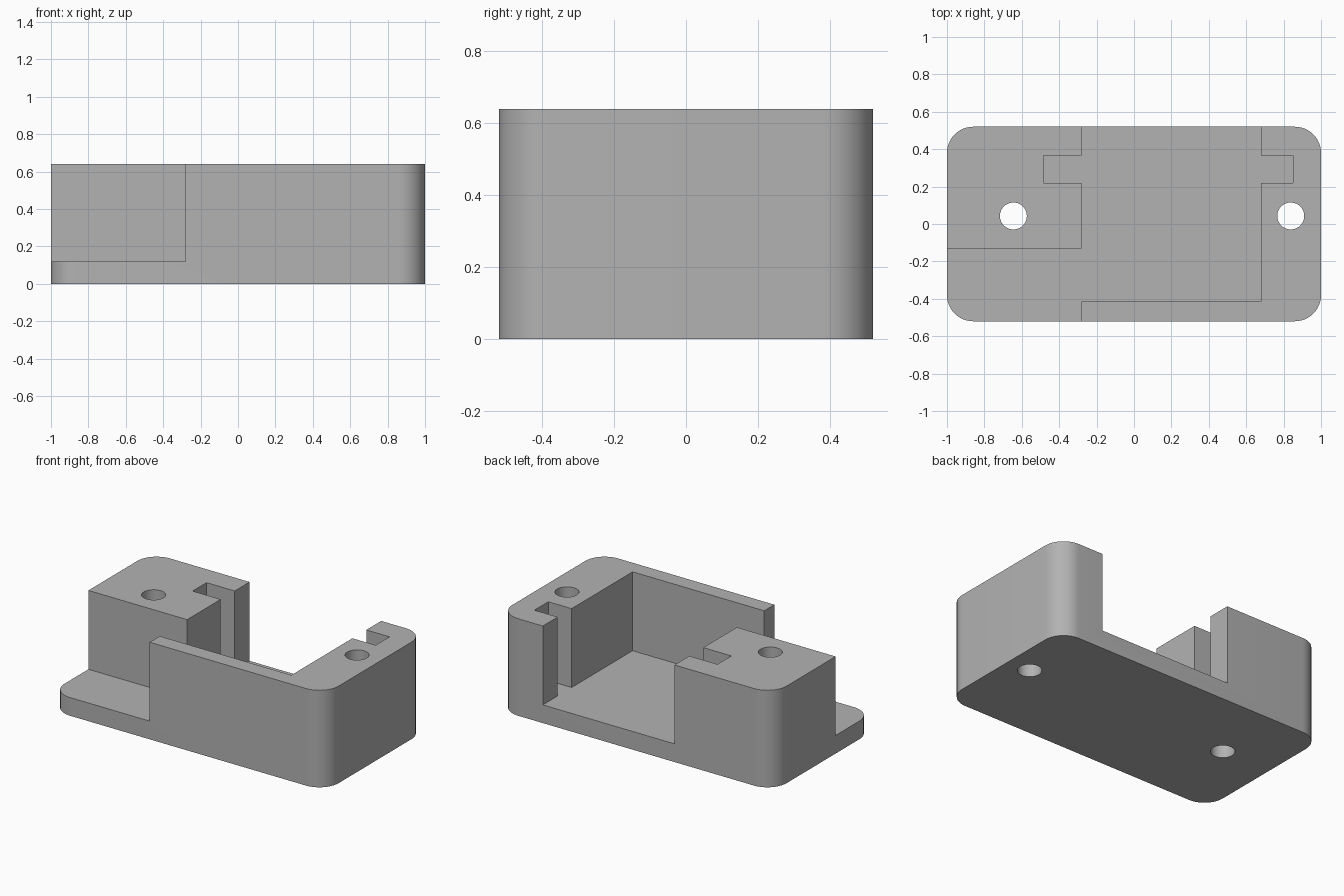
import bpy, bmesh
from math import pi, cos, sin

cube = bpy.data.objects.get("Cube")
if cube:
    bpy.data.objects.remove(cube, do_unlink=True)

HALF_X, HALF_Y, HEIGHT, FLOOR = 1.0, 0.52, 0.64, 0.12
CORNER = 0.14

grey = bpy.data.materials.new("plain grey")
grey.use_nodes = True
colour = (0.45, 0.45, 0.45, 1)
grey.diffuse_color = colour
grey.node_tree.nodes["Principled BSDF"].inputs["Base Color"].default_value = colour


def prism(name, outline, z0, z1):
    """Extrude a flat outline between two heights."""
    bm = bmesh.new()
    base = bm.faces.new([bm.verts.new((x, y, z0)) for x, y in outline])
    grown = bmesh.ops.extrude_face_region(bm, geom=[base])["geom"]
    top = [v for v in grown if isinstance(v, bmesh.types.BMVert)]
    bmesh.ops.translate(bm, verts=top, vec=(0, 0, z1 - z0))
    bmesh.ops.recalc_face_normals(bm, faces=bm.faces)
    mesh = bpy.data.meshes.new(name)
    bm.to_mesh(mesh)
    bm.free()
    mesh.materials.append(grey)
    obj = bpy.data.objects.new(name, mesh)
    bpy.context.collection.objects.link(obj)
    return obj


def arc(cx, cy, r, start, sweep, steps):
    return [(cx + r * cos(start + sweep * i / steps),
             cy + r * sin(start + sweep * i / steps)) for i in range(steps + 1)]


def rect(x0, x1, y0, y1):
    return [(x0, y0), (x1, y0), (x1, y1), (x0, y1)]


def cut(body, name, outline, z0):
    """Subtract a prism that rises out through the top."""
    cutter = prism(name, outline, z0, HEIGHT + 0.2)
    cutter.hide_render = True
    mod = body.modifiers.new(name, "BOOLEAN")
    mod.operation, mod.solver, mod.object = "DIFFERENCE", "EXACT", cutter
    bpy.context.view_layer.objects.active = body
    bpy.ops.object.modifier_apply(modifier=name)
    bpy.data.objects.remove(cutter, do_unlink=True)


# Rounded block
outline = []
for i, (sx, sy) in enumerate([(1, 1), (-1, 1), (-1, -1), (1, -1)]):
    outline += arc(sx * (HALF_X - CORNER), sy * (HALF_Y - CORNER),
                   CORNER, i * pi / 2, pi / 2, 12)
body = prism("bracket_body", outline, 0, HEIGHT)

# Open front corner, main bay and the facing slots, all down to the floor
cut(body, "corner_cut", rect(-1.2, -0.28, -0.8, -0.13), FLOOR)
cut(body, "bay_cut", rect(-0.28, 0.68, -0.415, 0.8), FLOOR)
cut(body, "slot_cut", rect(-0.485, 0.85, 0.22, 0.365), FLOOR)

# Screw holes through the full height
for x in (-0.645, 0.838):
    cut(body, "screw_hole", arc(x, 0.043, 0.072, 0, 2 * pi, 40)[:-1], -0.2)

bpy.ops.object.select_all(action="DESELECT")
body.select_set(True)
bpy.context.view_layer.objects.active = body
bpy.ops.object.shade_smooth_by_angle(angle=pi / 6)
